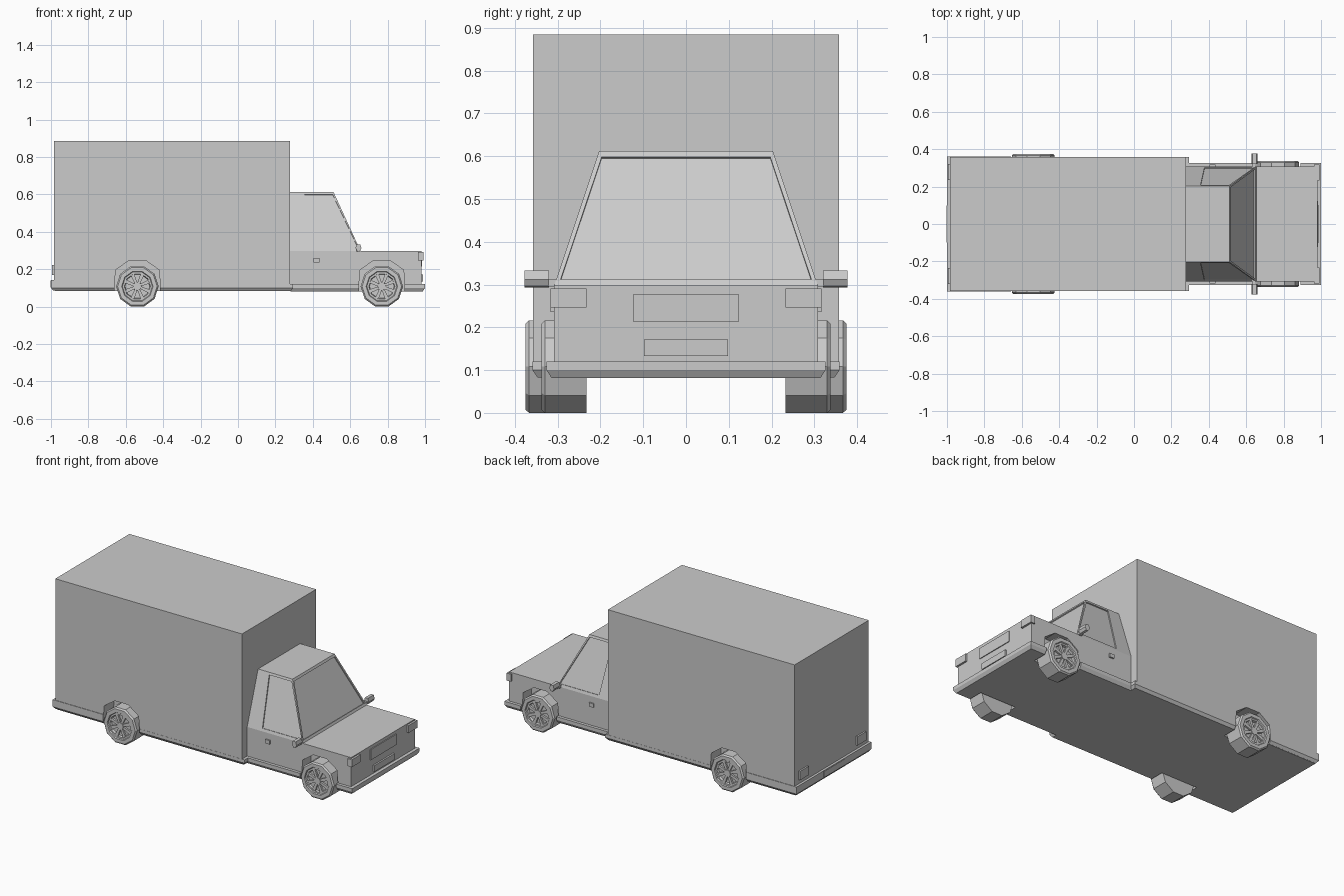
import bpy, bmesh, math
from mathutils import Vector

if "Cube" in bpy.data.objects:
    bpy.data.objects.remove(bpy.data.objects["Cube"])

grey = bpy.data.materials.new("plain_grey")
grey.diffuse_color = (0.6, 0.6, 0.6, 1)
grey.use_nodes = True
grey.node_tree.nodes["Principled BSDF"].inputs["Base Color"].default_value = grey.diffuse_color


def make(name, bm):
    bmesh.ops.recalc_face_normals(bm, faces=bm.faces)
    me = bpy.data.meshes.new(name)
    bm.to_mesh(me)
    bm.free()
    me.materials.append(grey)
    ob = bpy.data.objects.new(name, me)
    bpy.context.collection.objects.link(ob)
    return ob


def loft(bm, rings):
    """Closed solid through a list of equal-length point rings."""
    vs = [[bm.verts.new(p) for p in r] for r in rings]
    n = len(vs[0])
    for a, b in zip(vs, vs[1:]):
        for i in range(n):
            bm.faces.new((a[i], a[(i + 1) % n], b[(i + 1) % n], b[i]))
    bm.faces.new(vs[0])
    bm.faces.new(vs[-1])


def rect(x0, x1, y0, y1, z):
    return [(x0, y0, z), (x1, y0, z), (x1, y1, z), (x0, y1, z)]


def box(name, x0, x1, y0, y1, z0, z1):
    bm = bmesh.new()
    loft(bm, [rect(x0, x1, y0, y1, z0), rect(x0, x1, y0, y1, z1)])
    return make(name, bm)


def skirt(name, x0, x1, w, z0, zm, z1, t=0.012):
    bm = bmesh.new()
    loft(bm, [rect(x0 + t, x1 - t, -w + t, w - t, z0),
              rect(x0, x1, -w, w, zm), rect(x0, x1, -w, w, z1)])
    return make(name, bm)


def prism(name, profile, y0, y1):
    bm = bmesh.new()
    loft(bm, [[(x, y, z) for x, z in profile] for y in (y0, y1)])
    return make(name, bm)


# Main body volumes
cargo = box("cargo_box", -0.985, 0.278, -0.358, 0.358, 0.12, 0.885)
cargo_skirt = skirt("cargo_skirt", -0.99, 0.295, 0.359, 0.083, 0.10, 0.12)
rear_bumper = skirt("rear_bumper", -1.0, -0.55, 0.361, 0.085, 0.10, 0.143)
cab = box("cab_body", 0.27, 0.98, -0.308, 0.308, 0.10, 0.298)
cab_skirt = skirt("cab_skirt_and_bumper", 0.27, 1.0, 0.326, 0.081, 0.10, 0.12)

# Wheel wells cut through the body
FRONT, REAR, ZC = 0.769, -0.538, 0.108
arch = [(-0.122, 0.0), (-0.122, 0.12), (-0.116, 0.196), (-0.045, 0.246),
        (0.045, 0.246), (0.116, 0.196), (0.122, 0.12), (0.122, 0.0)]


def cut(targets, cx, inner):
    for s in (-1, 1):
        c = prism("wheel_well_cutter", [(cx + x, z) for x, z in arch],
                  s * inner, s * 0.5)
        c.hide_render = True
        for ob in targets:
            m = ob.modifiers.new("well", 'BOOLEAN')
            m.operation = 'DIFFERENCE'
            m.solver = 'EXACT'
            m.object = c
            bpy.context.view_layer.objects.active = ob
            bpy.ops.object.modifier_apply(modifier=m.name)
        bpy.data.objects.remove(c)


cut((cargo, cargo_skirt, rear_bumper), REAR, 0.262)
cut((cab, cab_skirt), FRONT, 0.225)

# Cab upper with recessed windscreen and side windows
bm = bmesh.new()


def framed(outer, inner, inward, depth=0.007):
    o = [Vector(p) for p in outer]
    i = [Vector(p) for p in inner]
    d = [p + Vector(inward).normalized() * depth for p in i]
    for a, b in ((o, i), (i, d)):
        for k in range(4):
            j = (k + 1) % 4
            bm.faces.new([bm.verts.new(p) for p in (a[k], a[j], b[j], b[k])])
    bm.faces.new([bm.verts.new(p) for p in d])


XB, XR, XF, ZB, ZR, WB, WR = 0.275, 0.511, 0.655, 0.298, 0.612, 0.308, 0.203


def side_y(z):
    return WB + (WR - WB) * (z - ZB) / (ZR - ZB)


def front_x(z):
    return XF + (XR - XF) * (z - ZB) / (ZR - ZB)


for s in (-1, 1):
    win = [(0.377, 0.314), (0.642, 0.314), (0.507, 0.598), (0.356, 0.598)]
    framed([(XB, s * WB, ZB), (XF, s * WB, ZB), (XR, s * WR, ZR), (XB, s * WR, ZR)],
           [(x, s * side_y(z), z) for x, z in win], (0, -s, -0.33))
framed([(XF, -WB, ZB), (XF, WB, ZB), (XR, WR, ZR), (XR, -WR, ZR)],
       [(front_x(0.312), -0.293, 0.312), (front_x(0.312), 0.293, 0.312),
        (front_x(0.598), 0.197, 0.598), (front_x(0.598), -0.197, 0.598)],
       (-1, 0, -0.46))
for q in ([(XB, -WR, ZR), (XR, -WR, ZR), (XR, WR, ZR), (XB, WR, ZR)],
          [(XB, -WB, ZB), (XB, WB, ZB), (XB, WR, ZR), (XB, -WR, ZR)],
          rect(XB, XF, -WB, WB, ZB)):
    bm.faces.new([bm.verts.new(p) for p in q])
bmesh.ops.remove_doubles(bm, verts=bm.verts, dist=0.0005)
make("cab_upper", bm)


# Ten-sided wheels with dished rims, spokes and hubs
def wheel(name, cx, y_in, y_out, s):
    def ring(r, y, n=10):
        return [(cx + r * math.cos(2 * math.pi * k / n), s * y,
                 ZC + r * math.sin(2 * math.pi * k / n)) for k in range(n)]
    R = 0.1136
    bm = bmesh.new()
    loft(bm, [ring(R, y_in), ring(R, y_out - 0.008), ring(R - 0.008, y_out),
              ring(0.084, y_out), ring(0.080, y_out - 0.006),
              ring(0.070, y_out - 0.006), ring(0.066, y_out - 0.018)])
    loft(bm, [ring(0.024, y_out - 0.02, 8), ring(0.022, y_out - 0.004, 8)])
    for k in range(8):
        a = 2 * math.pi * (k + 0.5) / 8
        u, v = Vector((math.cos(a), 0, math.sin(a))), Vector((-math.sin(a), 0, math.cos(a)))
        loft(bm, [[Vector((cx, s * y, ZC)) + u * r + v * t
                   for r, t in ((0.018, -0.007), (0.071, -0.010), (0.071, 0.010), (0.018, 0.007))]
                  for y in (y_out - 0.02, y_out - 0.007)])
    make(name, bm)


for s, side in ((-1, "right"), (1, "left")):
    wheel("front_wheel_" + side, FRONT, 0.232, 0.338, s)
    wheel("rear_wheel_" + side, REAR, 0.268, 0.375, s)
    # Lamps, door handle and mirror on each side
    ys = lambda a, b: (min(s * a, s * b), max(s * a, s * b))
    box("headlight_" + side, 0.962, 0.992, *ys(0.232, 0.317), 0.246, 0.291)
    box("tail_light_" + side, -0.995, -0.98, *ys(0.235, 0.32), 0.168, 0.222)
    box("door_handle_" + side, 0.405, 0.435, *ys(0.30, 0.317), 0.236, 0.259)
    prism("mirror_" + side, [(0.628, 0.312), (0.640, 0.293), (0.652, 0.296),
                             (0.660, 0.312), (0.654, 0.333), (0.634, 0.333)],
          s * 0.32, s * 0.377)
    prism("mirror_arm_" + side, [(0.630, 0.295), (0.650, 0.295), (0.650, 0.312), (0.630, 0.312)],
          s * 0.295, s * 0.325)

# Grille and number plates
box("grille", 0.975, 0.985, -0.123, 0.123, 0.213, 0.278)
box("front_plate", 0.975, 0.99, -0.098, 0.098, 0.133, 0.171)
box("rear_plate", -1.003, -0.995, -0.10, 0.10, 0.102, 0.139)
